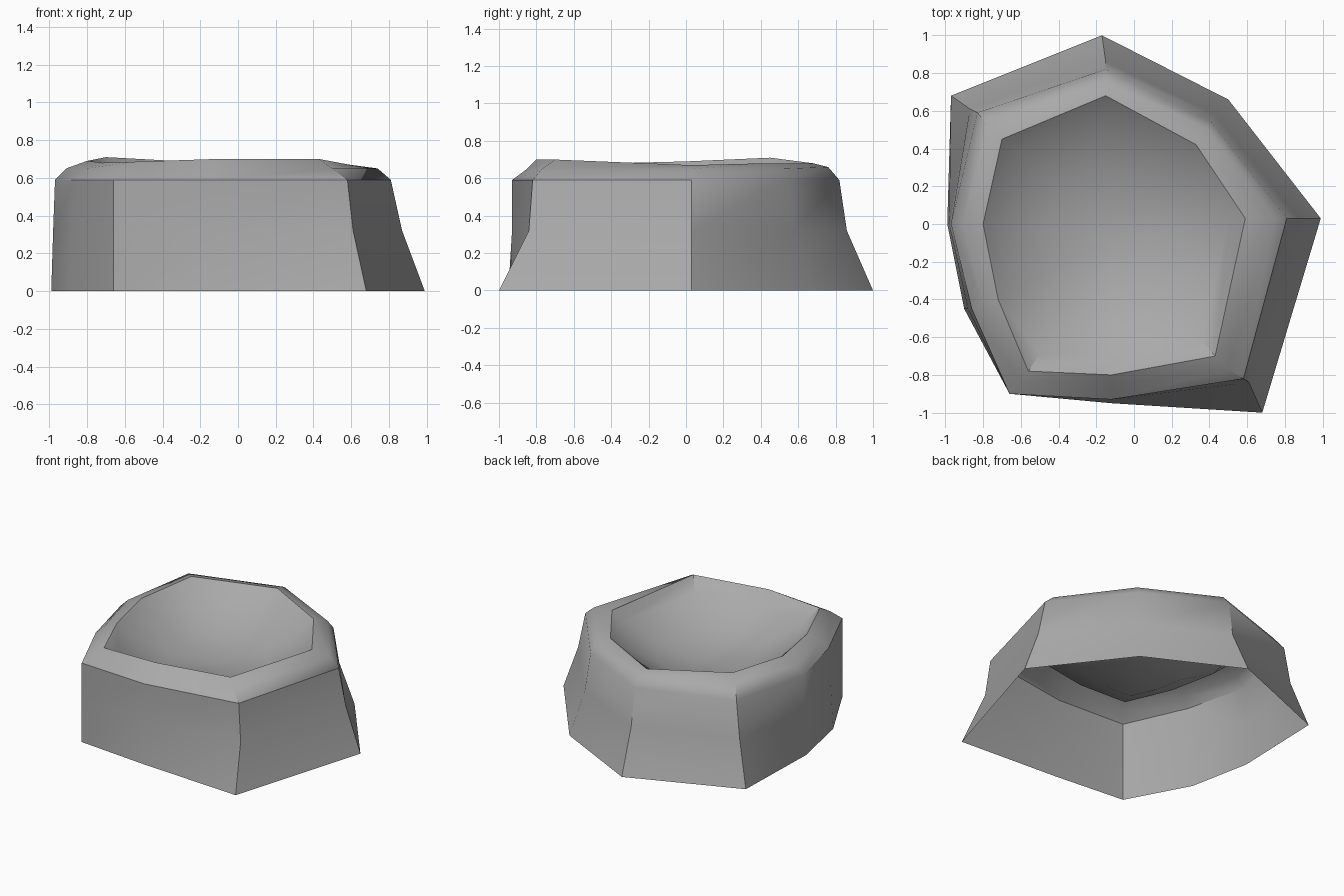
import bpy, bmesh
from math import radians
from mathutils import Vector

cube = bpy.data.objects.get("Cube")
if cube:
    bpy.data.objects.remove(cube, do_unlink=True)

# Single stone colour
stone = bpy.data.materials.new("stone_grey")
stone.use_nodes = True
colour = (0.4, 0.4, 0.4, 1)
stone.diffuse_color = colour
stone.node_tree.nodes["Principled BSDF"].inputs["Base Color"].default_value = colour

# Nine-sided outlines, counter-clockwise from the right-hand corner
base = [(.99, .03), (.5, .66), (-.17, 1), (-.97, .68), (-.99, 0),
        (-.9, -.45), (-.66, -.9), (-.12, -.95), (.68, -1)]
waist = [(.87, .03), (.43, .58), (-.15, .86), (-.87, .61), (-.98, 0),
         (-.88, -.45), (-.66, -.9), (-.12, -.93), (.61, -.84)]
shoulder = [(.81, .03), (.41, .54), (-.15, .82), (-.83, .59), (-.97, 0),
            (-.86, -.45), (-.66, -.9), (-.12, -.93), (.58, -.82)]
bevel = [(.74, .03), (.39, .5), (-.15, .76), (-.78, .53), (-.91, 0),
         (-.8, -.43), (-.6, -.84), (-.12, -.85), (.5, -.77)]
crest = [(.59, .03), (.33, .42), (-.15, .68), (-.7, .45), (-.8, 0),
         (-.72, -.4), (-.56, -.78), (-.12, -.8), (.43, -.7)]
bevel_z = [.65, .65, .66, .68, .65, .65, .65, .65, .65]
crest_z = [.67, .68, .68, .71, .69, .68, .685, .7, .7]

bm = bmesh.new()
middle = Vector((-.1, -.08))


def ring(outline, heights, scale=1):
    """Add a loop of corners, drawn in towards the middle by scale."""
    if not isinstance(heights, list):
        heights = [heights] * len(outline)
    flat = [middle + (Vector(p) - middle) * scale for p in outline]
    return [bm.verts.new((p.x, p.y, z)) for p, z in zip(flat, heights)]


# Outer wall, rounded rim and shallow bowl, open underneath
rings = [ring(base, 0), ring(waist, .32), ring(shoulder, .59),
         ring(bevel, bevel_z), ring(crest, crest_z),
         ring(crest, .61, .87), ring(crest, .48, .5)]
for low, high in zip(rings, rings[1:]):
    for i in range(len(low)):
        j = (i + 1) % len(low)
        bm.faces.new((low[i], low[j], high[j], high[i]))

# Bowl floor
hub = bm.verts.new((middle.x, middle.y, .43))
last = rings[-1]
for i in range(len(last)):
    bm.faces.new((last[i], last[(i + 1) % len(last)], hub))

mesh = bpy.data.meshes.new("stone_basin")
bm.to_mesh(mesh)
bm.free()
mesh.materials.append(stone)
basin = bpy.data.objects.new("stone_basin", mesh)
bpy.context.collection.objects.link(basin)
bpy.context.view_layer.objects.active = basin
basin.select_set(True)
bpy.ops.object.shade_smooth_by_angle(angle=radians(40))
